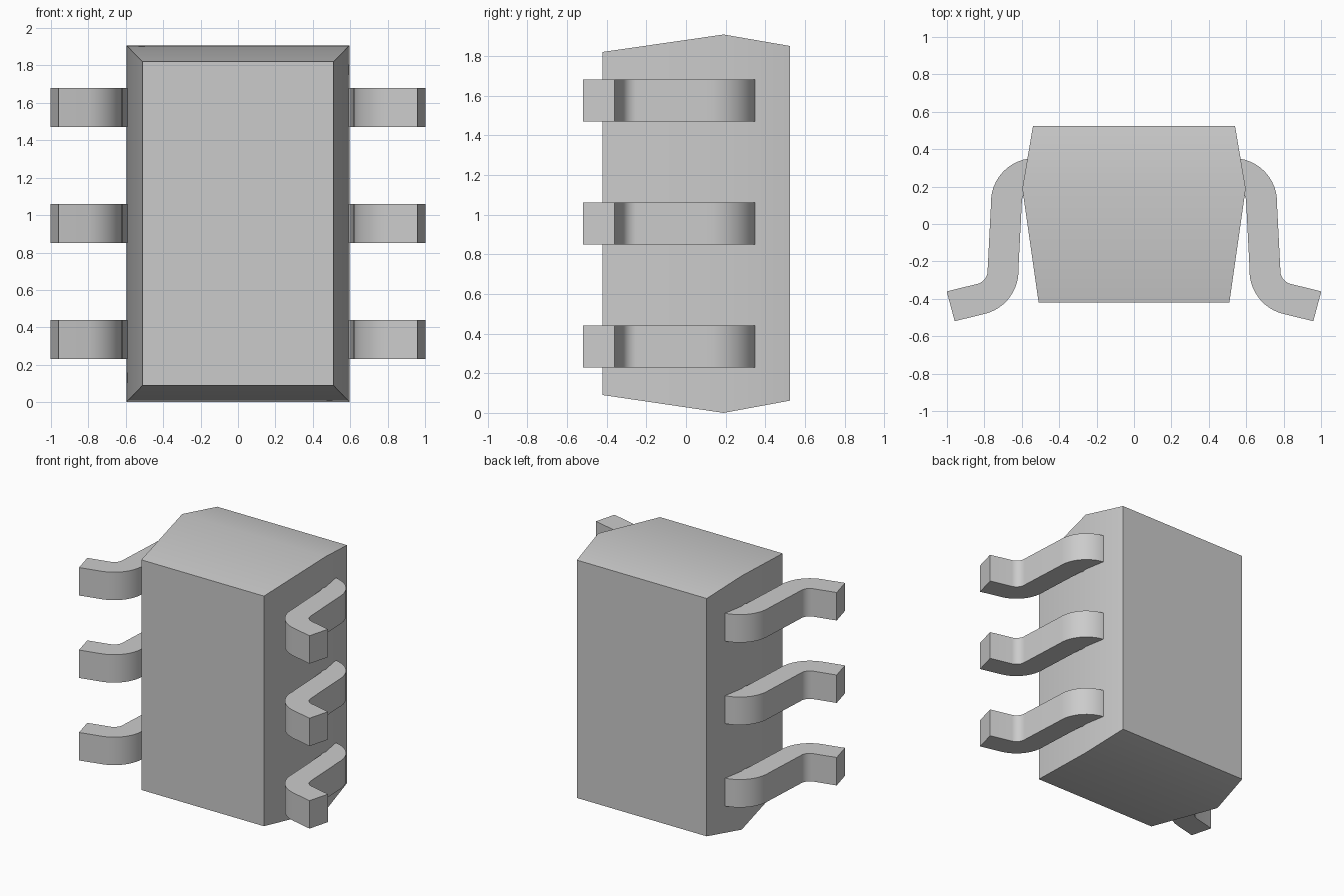
import bpy
import bmesh
from math import cos, sin, radians
from mathutils import Vector

cube = bpy.data.objects.get("Cube")
if cube:
    bpy.data.objects.remove(cube, do_unlink=True)

# Single plain grey
grey = bpy.data.materials.new("light_grey")
grey.use_nodes = True
colour = (0.6, 0.6, 0.6, 1)
grey.diffuse_color = colour
grey.node_tree.nodes["Principled BSDF"].inputs["Base Color"].default_value = colour


def loft(name, rings):
    """Skin a list of equally sized point loops and cap both ends."""
    bm = bmesh.new()
    loops = [[bm.verts.new(p) for p in ring] for ring in rings]
    n = len(loops[0])
    for a, b in zip(loops, loops[1:]):
        for i in range(n):
            j = (i + 1) % n
            bm.faces.new((a[i], a[j], b[j], b[i]))
    bm.faces.new(loops[0])
    bm.faces.new(loops[-1])
    bmesh.ops.recalc_face_normals(bm, faces=bm.faces)
    mesh = bpy.data.meshes.new(name)
    bm.to_mesh(mesh)
    bm.free()
    mesh.materials.append(grey)
    obj = bpy.data.objects.new(name, mesh)
    bpy.context.collection.objects.link(obj)
    bpy.ops.object.select_all(action='DESELECT')
    obj.select_set(True)
    bpy.context.view_layer.objects.active = obj
    bpy.ops.object.shade_smooth_by_angle(angle=radians(30))
    return obj


def rectangle(y, half_width, bottom, top):
    return [(-half_width, y, bottom), (half_width, y, bottom),
            (half_width, y, top), (-half_width, y, top)]


def arc(cx, cy, radius, start, end, steps=12):
    """Points on an arc, each paired with its radial direction."""
    result = []
    for i in range(steps + 1):
        a = radians(start + (end - start) * i / steps)
        d = Vector((cos(a), sin(a)))
        result.append((Vector((cx, cy)) + d * radius, d))
    return result


# Body: widest at the seam, tapering to front and back
loft("package_body", [rectangle(-0.42, 0.51, 0.09, 1.82),
                      rectangle(0.19, 0.597, 0.0, 1.908),
                      rectangle(0.525, 0.54, 0.062, 1.85)])

# Lead path: shoulder bend, straight shank, foot bend, foot
HALF_THICK = 0.0825
HALF_WIDTH = 0.105
path = arc(0.53, 0.117, 0.1525, 90, -3)
path += [(p, -d) for p, d in arc(0.855, -0.25, 0.155, 177, 255)]
path.append((Vector((0.98, -0.44)), path[-1][1]))


def lead(name, side, z):
    rings = []
    for p, d in path:
        a, b = p + d * HALF_THICK, p - d * HALF_THICK
        rings.append([(side * q.x, q.y, z + h) for q, h in
                      ((a, -HALF_WIDTH), (b, -HALF_WIDTH),
                       (b, HALF_WIDTH), (a, HALF_WIDTH))])
    loft(name, rings)


# Three leads on each side
for side, side_name in ((1, "left"), (-1, "right")):
    for z, level in ((0.335, "lower"), (0.955, "middle"), (1.575, "upper")):
        lead(f"{side_name}_{level}_lead", side, z)
